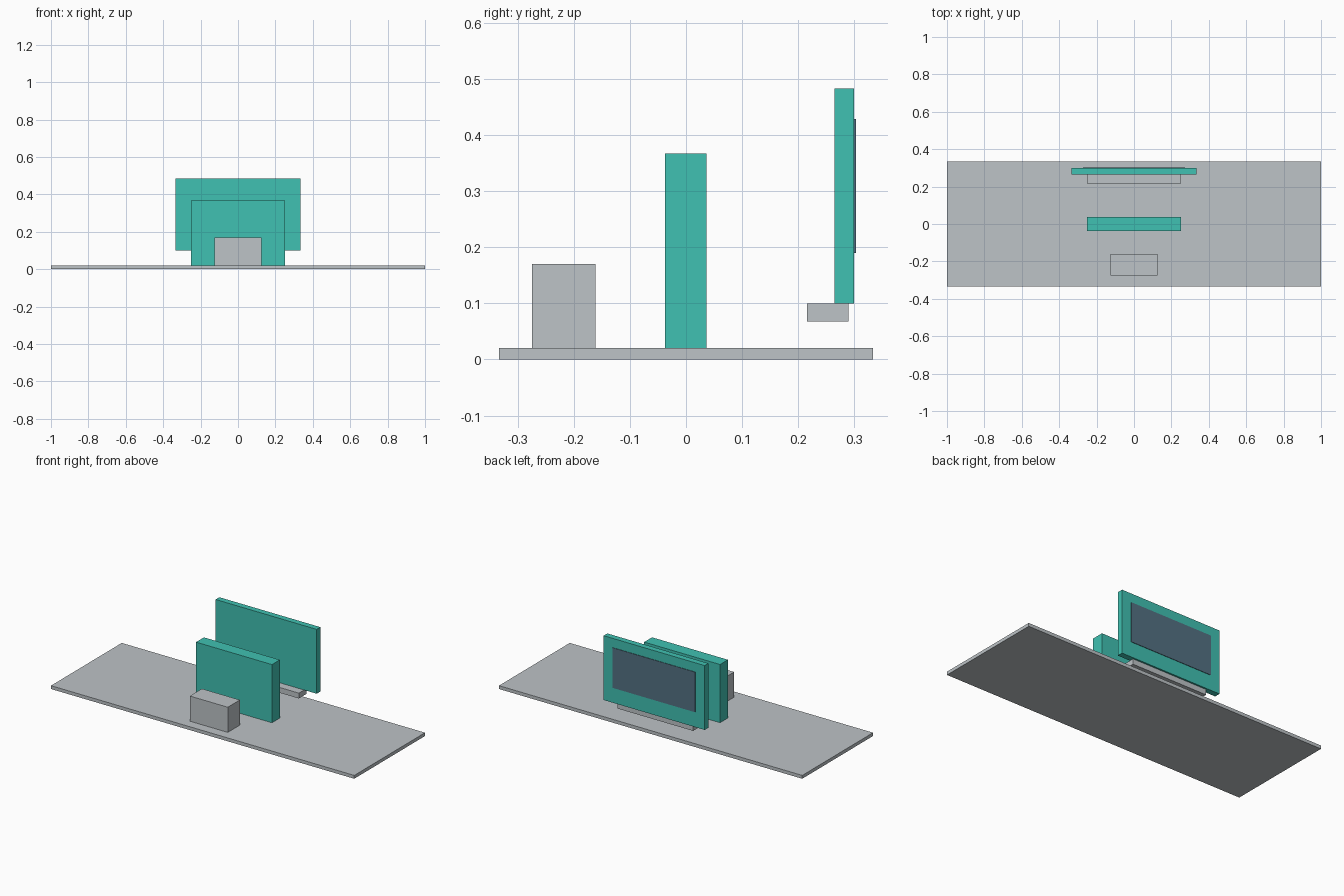
import bpy
import bmesh

if "Cube" in bpy.data.objects:
    bpy.data.objects.remove(bpy.data.objects["Cube"])


def linear(c):
    c /= 255
    return c / 12.92 if c <= 0.04045 else ((c + 0.055) / 1.055) ** 2.4


def material(name, rgb):
    m = bpy.data.materials.new(name)
    m.diffuse_color = (*[linear(c) for c in rgb], 1)
    m.use_nodes = True
    m.node_tree.nodes["Principled BSDF"].inputs["Base Color"].default_value = m.diffuse_color
    return m


def box(name, mat, x, y, z):
    """Box symmetric in x (half width x) spanning the y and z ranges."""
    bm = bmesh.new()
    bmesh.ops.create_cube(bm, size=1)
    for v in bm.verts:
        v.co.x *= 2 * x
        v.co.y = y[0] + (v.co.y + 0.5) * (y[1] - y[0])
        v.co.z = z[0] + (v.co.z + 0.5) * (z[1] - z[0])
    mesh = bpy.data.meshes.new(name)
    bm.to_mesh(mesh)
    bm.free()
    mesh.materials.append(mat)
    obj = bpy.data.objects.new(name, mesh)
    bpy.context.collection.objects.link(obj)
    return obj


grey = material("light grey", (189, 195, 199))
teal = material("teal", (64, 193, 178))
slate = material("slate blue", (84, 113, 131))

# Thin floor slab
box("base_slab", grey, 1.0, (-0.3333, 0.3333), (0, 0.02))
# Low block at the front
box("front_block", grey, 0.125, (-0.275, -0.161), (0.02, 0.17))
# Upright panel in the middle
box("middle_panel", teal, 0.25, (-0.0375, 0.0365), (0.02, 0.367))
# Raised ledge carrying the rear panel
box("rear_ledge", grey, 0.25, (0.216, 0.29), (0.068, 0.1))
# Wide rear panel with a dark plate on its back
box("rear_panel", teal, 0.3333, (0.265, 0.30), (0.1, 0.4835))
box("back_plate", slate, 0.272, (0.299, 0.303), (0.19, 0.429))
